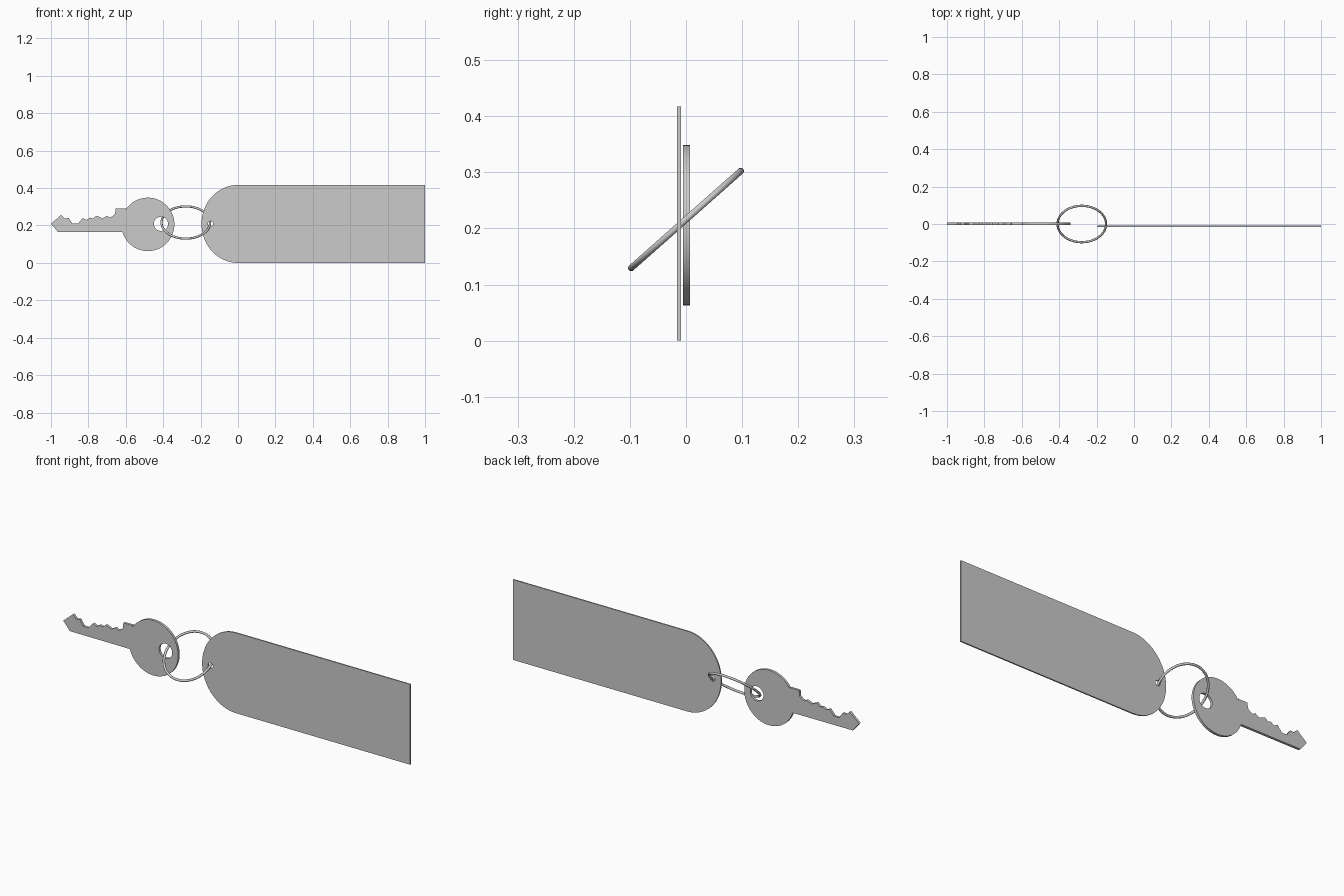
import bpy
import math

cube = bpy.data.objects.get("Cube")
if cube:
    bpy.data.objects.remove(cube)

grey = bpy.data.materials.new("plain grey")
grey.use_nodes = True
COLOUR = (0.6, 0.6, 0.6, 1)
grey.diffuse_color = COLOUR
grey.node_tree.nodes["Principled BSDF"].inputs["Base Color"].default_value = COLOUR


def arc(cx, cz, rx, rz, start, end, steps):
    """Points along an elliptical arc, angles in degrees."""
    angles = [math.radians(start + (end - start) * i / steps) for i in range(steps + 1)]
    return [(cx + rx * math.cos(a), cz + rz * math.sin(a)) for a in angles]


def circle(cx, cz, r, steps):
    return arc(cx, cz, r, r, 0, 360, steps)[:-1]


def plate(name, outlines, y, thickness):
    """Upright flat plate; every outline after the first is a hole."""
    curve = bpy.data.curves.new(name, "CURVE")
    curve.dimensions = "2D"
    curve.fill_mode = "BOTH"
    curve.extrude = thickness / 2
    for points in outlines:
        spline = curve.splines.new("POLY")
        spline.points.add(len(points) - 1)
        for p, (x, z) in zip(spline.points, points):
            p.co = (x, z, 0, 1)
        spline.use_cyclic_u = True
    obj = bpy.data.objects.new(name, curve)
    bpy.context.collection.objects.link(obj)
    obj.location.y = y
    obj.rotation_euler.x = math.pi / 2
    bpy.ops.object.select_all(action="DESELECT")
    obj.select_set(True)
    bpy.context.view_layer.objects.active = obj
    bpy.ops.object.convert(target="MESH")
    obj = bpy.context.object
    obj.data.materials.clear()
    obj.data.materials.append(grey)
    bpy.ops.object.shade_smooth_by_angle(angle=math.radians(30))
    return obj


# Tag: rectangle with a rounded end and a small hole
tag_outline = [(1, 0), (1, 0.417)] + arc(0, 0.2085, 0.195, 0.2085, 90, 270, 32)
plate("tag", [tag_outline, circle(-0.147, 0.209, 0.014, 16)], -0.0125, 0.007)

# Key: round head running into a toothed blade
teeth = [(-0.6, 0.29), (-0.655, 0.29), (-0.657, 0.262), (-0.67, 0.25), (-0.685, 0.243),
         (-0.7, 0.252), (-0.725, 0.238), (-0.74, 0.246), (-0.757, 0.252),
         (-0.775, 0.237), (-0.79, 0.242), (-0.81, 0.23), (-0.83, 0.24),
         (-0.855, 0.21), (-0.885, 0.21), (-0.905, 0.24), (-0.925, 0.237),
         (-0.945, 0.257), (-0.97, 0.235), (-1, 0.21), (-0.963, 0.165)]
head = arc(-0.482, 0.206, 0.142, 0.143, -163, 147, 44)
plate("key", [head + teeth, circle(-0.412, 0.209, 0.038, 24)], 0.001, 0.013)

# Split ring: tilted loop linking both holes
bpy.ops.mesh.primitive_torus_add(
    location=(-0.279, 0, 0.216), rotation=(math.radians(41.5), 0, 0),
    major_radius=0.13, minor_radius=0.006, major_segments=48, minor_segments=10)
ring = bpy.context.object
ring.name = "ring"
ring.data.materials.append(grey)
bpy.ops.object.shade_smooth_by_angle(angle=math.radians(40))
